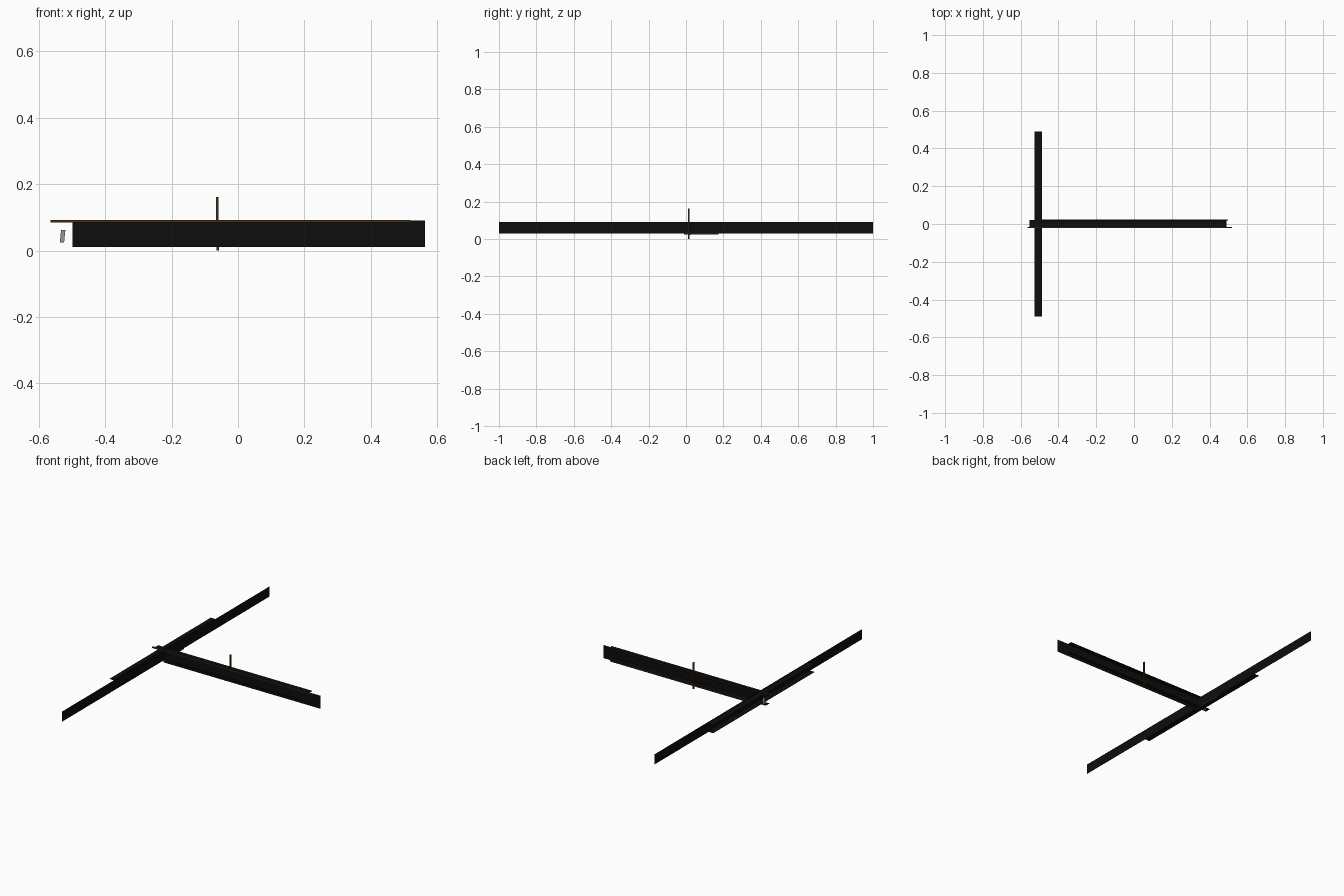
import bpy, bmesh
from mathutils import Vector

if "Cube" in bpy.data.objects:
    bpy.data.objects.remove(bpy.data.objects["Cube"])


def material(name, rgb):
    m = bpy.data.materials.new(name)
    m.diffuse_color = (*rgb, 1)
    m.use_nodes = True
    m.node_tree.nodes["Principled BSDF"].inputs["Base Color"].default_value = m.diffuse_color
    return m


BLACK = material("black", (0.004, 0.004, 0.004))
BROWN = material("brown", (0.06, 0.03, 0.008))
GREY = material("grey", (0.3, 0.3, 0.3))


def finish(name, bm, mat):
    me = bpy.data.meshes.new(name)
    bm.to_mesh(me)
    bm.free()
    me.materials.append(mat)
    ob = bpy.data.objects.new(name, me)
    bpy.context.collection.objects.link(ob)
    return ob


def sheet(name, lo, hi, mat=BLACK):
    """Zero-thickness rectangle; lo and hi agree on one axis."""
    lo, hi = Vector(lo), Vector(hi)
    a, b = [i for i in range(3) if lo[i] != hi[i]]
    bm = bmesh.new()
    vs = []
    for s, t in ((0, 0), (1, 0), (1, 1), (0, 1)):
        p = lo.copy()
        p[a] = (lo[a], hi[a])[s]
        p[b] = (lo[b], hi[b])[t]
        vs.append(bm.verts.new(p))
    bm.faces.new(vs)
    return finish(name, bm, mat)


def bar(name, lo, hi, mat=BROWN, lean=0.0):
    """Box between two corners, its top shifted along x by lean."""
    lo, hi = Vector(lo), Vector(hi)
    bm = bmesh.new()
    bmesh.ops.create_cube(bm, size=1)
    for v in bm.verts:
        top = v.co.z > 0
        v.co = Vector([lo[i] + (v.co[i] + 0.5) * (hi[i] - lo[i]) for i in range(3)])
        if top:
            v.co.x += lean
    return finish(name, bm, mat)


# Long beam: upright web with flat upper and lower sheets
sheet("beam_web", (-0.498, -0.01, 0.01), (0.564, -0.01, 0.09))
for level, z in (("upper", 0.088), ("lower", 0.03)):
    sheet("beam_" + level + "_sheet", (-0.553, -0.017, z), (0.489, 0.02, z))

# Cross beam: upright web with shorter flat sheets
sheet("cross_web", (-0.488, -1.0, 0.028), (-0.488, 1.0, 0.09))
for level, z in (("upper", 0.084), ("lower", 0.034)):
    sheet("cross_" + level + "_sheet", (-0.527, -0.49, z), (-0.488, 0.49, z))

# Thin brown rails along the beams
bar("front_rail", (-0.565, -0.022, 0.084), (0.518, -0.015, 0.092))
bar("back_rail", (-0.495, 0.018, 0.021), (0.497, 0.025, 0.028))
bar("cross_rail", (-0.493, -0.01, 0.025), (-0.486, 0.175, 0.03))

# Thin upright post
bar("post", (-0.065, 0.012, 0.0), (-0.057, 0.02, 0.162), lean=-0.002)

# Small leaning end piece
bar("end_piece", (-0.537, -0.006, 0.024), (-0.524, 0.006, 0.062), GREY, 0.004)
